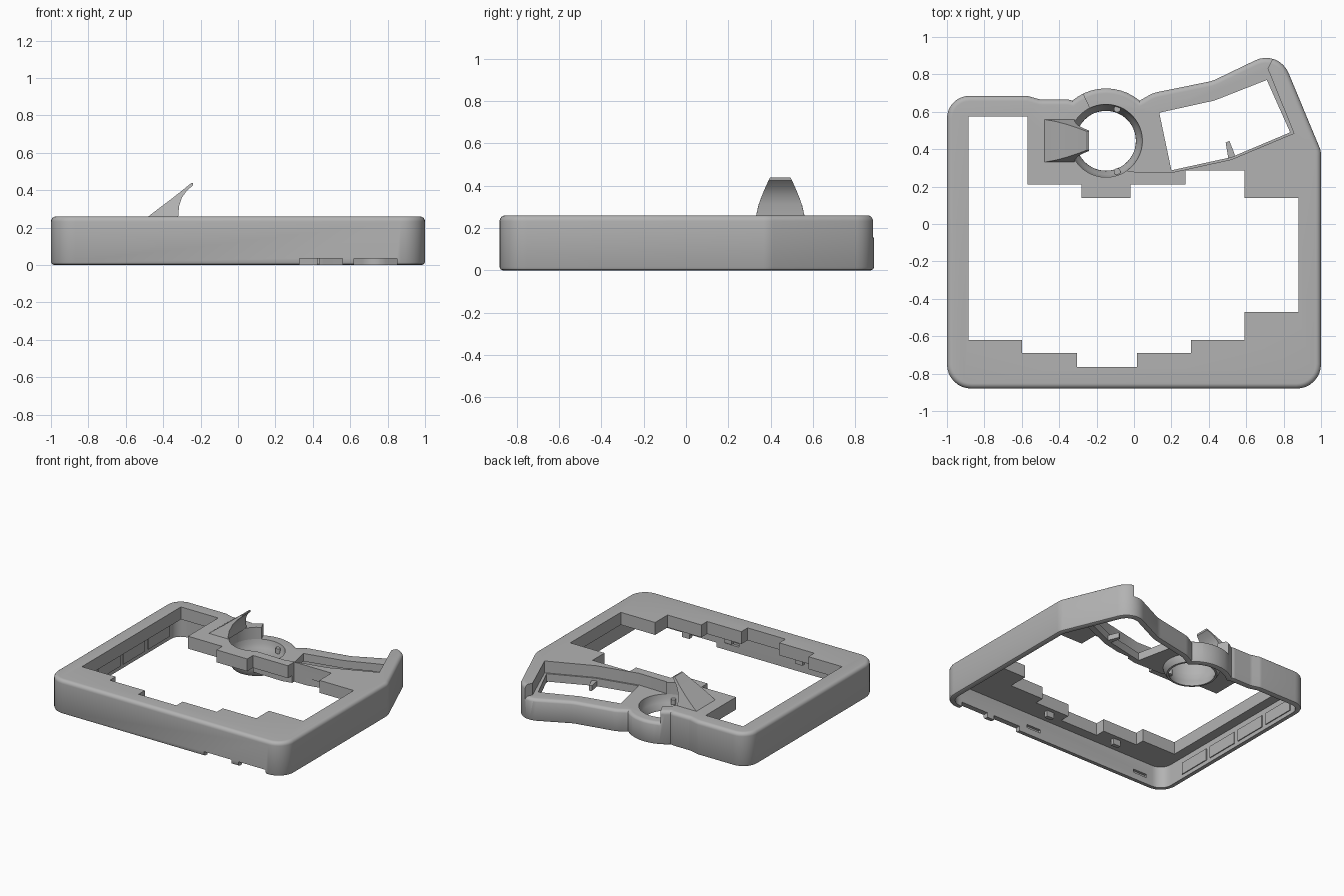
import bpy, bmesh, math
from mathutils import Vector

if "Cube" in bpy.data.objects:
    bpy.data.objects.remove(bpy.data.objects["Cube"])

grey = bpy.data.materials.new("plain_grey")
grey.use_nodes = True
grey.diffuse_color = (0.45, 0.45, 0.45, 1)
grey.node_tree.nodes["Principled BSDF"].inputs["Base Color"].default_value = (0.45, 0.45, 0.45, 1)

RING = Vector((-0.15, 0.445))


def make(name, verts, faces):
    mesh = bpy.data.meshes.new(name)
    bm = bmesh.new()
    vs = [bm.verts.new(v) for v in verts]
    for f in faces:
        bm.faces.new([vs[i] for i in f])
    bmesh.ops.recalc_face_normals(bm, faces=bm.faces)
    bm.to_mesh(mesh)
    bm.free()
    mesh.materials.append(grey)
    obj = bpy.data.objects.new(name, mesh)
    bpy.context.collection.objects.link(obj)
    return obj


def rounded(corners, steps=8):
    """Round each (x, y, radius) corner of a counter-clockwise outline."""
    out, n = [], len(corners)
    for i, (x, y, r) in enumerate(corners):
        p = Vector((x, y))
        a = Vector(corners[i - 1][:2]) - p
        b = Vector(corners[(i + 1) % n][:2]) - p
        half = a.angle(b) / 2
        t = min(r / math.tan(half), 0.45 * a.length, 0.45 * b.length)
        if t < 0.002:
            out.append(p)
            continue
        r = t * math.tan(half)
        c = p + (a.normalized() + b.normalized()).normalized() * (r / math.sin(half))
        s, e = p + a.normalized() * t - c, p + b.normalized() * t - c
        turn = math.pi - 2 * half
        for k in range(steps + 1):
            w = turn * k / steps
            out.append(c + (s * math.sin(turn - w) + e * math.sin(w)) / math.sin(turn))
    return out


def inset(points, d):
    out, n = [], len(points)
    for i, p in enumerate(points):
        a, b = (p - points[i - 1]).normalized(), (points[(i + 1) % n] - p).normalized()
        na, nb = Vector((-a.y, a.x)), Vector((-b.y, b.x))
        out.append(p + (na + nb) * d / (1 + na.dot(nb)))
    return out


def loft(name, points, levels):
    """Stack copies of an outline at (height, inset) levels and cap the ends."""
    n, verts, faces = len(points), [], []
    for z, d in levels:
        verts += [(p.x, p.y, z) for p in inset(points, d)]
    for k in range(len(levels) - 1):
        for i in range(n):
            j = (i + 1) % n
            faces.append((k * n + i, k * n + j, k * n + n + j, k * n + n + i))
    faces += [tuple(range(n)), tuple(range(len(verts) - n, len(verts)))]
    return make(name, verts, faces)


def prism(name, pairs, z0, z1, d=0):
    return loft(name, [Vector(p) for p in pairs], [(z0, d), (z1, d)])


def box(name, x0, x1, y0, y1, z0, z1):
    return prism(name, [(x0, y0), (x1, y0), (x1, y1), (x0, y1)], z0, z1)


def boolean(obj, tool, operation="DIFFERENCE"):
    mod = obj.modifiers.new("cut", "BOOLEAN")
    mod.operation, mod.object, mod.solver = operation, tool, "EXACT"
    bpy.context.view_layer.objects.active = obj
    bpy.ops.object.modifier_apply(modifier=mod.name)
    bpy.data.objects.remove(tool)


def circle(r, n=48):
    return [RING + Vector((math.cos(i * math.tau / n), math.sin(i * math.tau / n))) * r for i in range(n)]


def soft_top(top, r, d=0):
    arc = [math.radians(a) for a in range(0, 91, 15)]
    return [(top - r + r * math.sin(a), d + r - r * math.cos(a)) for a in arc]


# Outline of the case, with a round bulge at the back
bulge = [(RING.x + 0.28 * math.cos(math.radians(a)), RING.y + 0.28 * math.sin(math.radians(a)), 0)
         for a in range(50, 131, 8)]
outline = rounded([(-1, -0.88, 0.13), (1, -0.88, 0.13), (1, 0.39, 0.12), (0.773, 0.935, 0.13),
                   (0.42, 0.765, 0.2), (0.1, 0.70, 0.15), (0.04, 0.665, 0.05)] + bulge
                  + [(-0.35, 0.665, 0.05), (-0.5, 0.665, 0.08), (-0.57, 0.685, 0.08), (-1, 0.685, 0.12)])
case = loft("case_shell", outline, [(0, 0.015), (0.005, 0.005), (0.015, 0)] + soft_top(0.26, 0.028))

# Lowered deck running from the ring to the back corner
recess = [(-0.31, 0.78), (-0.235, 0.62), (-0.15, 0.445), (-0.03, 0.28), (0.2, 0.275), (0.52, 0.345),
          (0.855, 0.485), (0.715, 0.83), (0.75, 0.9), (0.74, 1.0), (0.3, 1.0)]

# Hollow underside, leaving a floor below the lowered deck
cavity = loft("cavity", outline, [(-0.1, 0.04), (0.165, 0.04)])
boolean(cavity, prism("deck_floor", recess, 0.11, 0.4, -0.03))
boolean(case, cavity)
deck_cut = prism("deck_cut", recess, 0.1, 0.5)
boolean(deck_cut, loft("deck_top", outline, [(0.02, -0.001)] + soft_top(0.17, 0.028, -0.001)))
boolean(case, deck_cut)

# Stepped main opening, slanted window and ring hole
opening = [(-0.885, 0.575), (-0.885, -0.62), (-0.6, -0.62), (-0.6, -0.69), (-0.305, -0.69),
           (-0.305, -0.765), (0.015, -0.765), (0.015, -0.69), (0.305, -0.69), (0.305, -0.62),
           (0.59, -0.62), (0.59, -0.47), (0.88, -0.47), (0.88, 0.14), (0.59, 0.14), (0.59, 0.285),
           (0.275, 0.285), (0.275, 0.21), (-0.02, 0.21), (-0.02, 0.14), (-0.28, 0.14),
           (-0.28, 0.21), (-0.57, 0.21), (-0.57, 0.575)]
window = [(0.135, 0.595), (0.2, 0.287), (0.52, 0.357), (0.835, 0.49), (0.71, 0.77), (0.43, 0.66)]
boolean(case, prism("opening_cut", opening, -0.2, 0.5))
boolean(case, prism("window_cut", window, -0.2, 0.5))
boolean(case, prism("ring_cut", circle(0.195), 0.08, 0.5))

# Port notches and clip slots in the front wall
for x0, x1 in ((0.33, 0.56), (0.62, 0.85)):
    boolean(case, box("port_cut", x0, x1, -1, -0.8, -0.1, 0.035))
for x in (0.2, -0.76):
    boolean(case, box("slot_cut", x - 0.06, x + 0.06, -0.86, -0.8, 0.05, 0.075))

# Bowl-shaped ring hanging below the deck
section = [(0.195, 0.17), (0.19, 0.14), (0.18, 0.11), (0.162, 0.075), (0.16, 0.06),
           (0.175, 0.06), (0.195, 0.09), (0.205, 0.13), (0.208, 0.17)]
n, m = 48, len(section)
verts = [(p.x, p.y, z) for r, z in section for p in circle(r, n)]
faces = [(k * n + i, k * n + (i + 1) % n, (k + 1) % m * n + (i + 1) % n, (k + 1) % m * n + i)
         for k in range(m) for i in range(n)]
ring = make("ring_bowl", verts, faces)

# Small screw lugs on the ring
lugs = []
for x, y in ((-0.09, 0.615), (-0.09, 0.28)):
    bpy.ops.mesh.primitive_cylinder_add(vertices=16, radius=0.018, depth=0.04, location=(x, y, 0.125))
    lug = bpy.context.object
    lug.name = "ring_lug"
    lug.data.materials.append(grey)
    lugs.append(lug)

# Tapered curved hook leaning over the ring
profile = [(-0.485, 0.255), (-0.42, 0.305), (-0.36, 0.35), (-0.3, 0.397), (-0.25, 0.438), (-0.24, 0.438),
           (-0.242, 0.425), (-0.275, 0.395), (-0.3, 0.36), (-0.315, 0.315), (-0.32, 0.255)]
count = len(profile)
verts = []
for side in (-1, 1):
    for x, z in profile:
        t = max(0, (z - 0.26) / 0.18)
        verts.append((x, RING.y + side * (0.115 - 0.067 * t ** 1.3), z))
faces = [(i, (i + 1) % count, count + (i + 1) % count, count + i) for i in range(count)]
faces += [tuple(range(count)), tuple(range(count, 2 * count))]
hook = make("hook", verts, faces)

# Spike in the window, clips along the inner front edge, panels inside the side wall
prism("window_spike", [(0.505, 0.345), (0.545, 0.355), (0.51, 0.445), (0.49, 0.435)], 0.11, 0.15)
for x in (-0.45, 0.15):
    box("front_clip", x - 0.03, x + 0.03, -0.75, -0.72, 0.12, 0.17)
for i in range(4):
    y = -0.62 + i * 0.3
    box("side_panel", -0.962, -0.953, y, y + 0.26, 0.03, 0.12)

for obj in [case, ring, hook] + lugs:
    bpy.ops.object.select_all(action="DESELECT")
    obj.select_set(True)
    bpy.context.view_layer.objects.active = obj
    bpy.ops.object.shade_smooth_by_angle(angle=math.radians(30))
